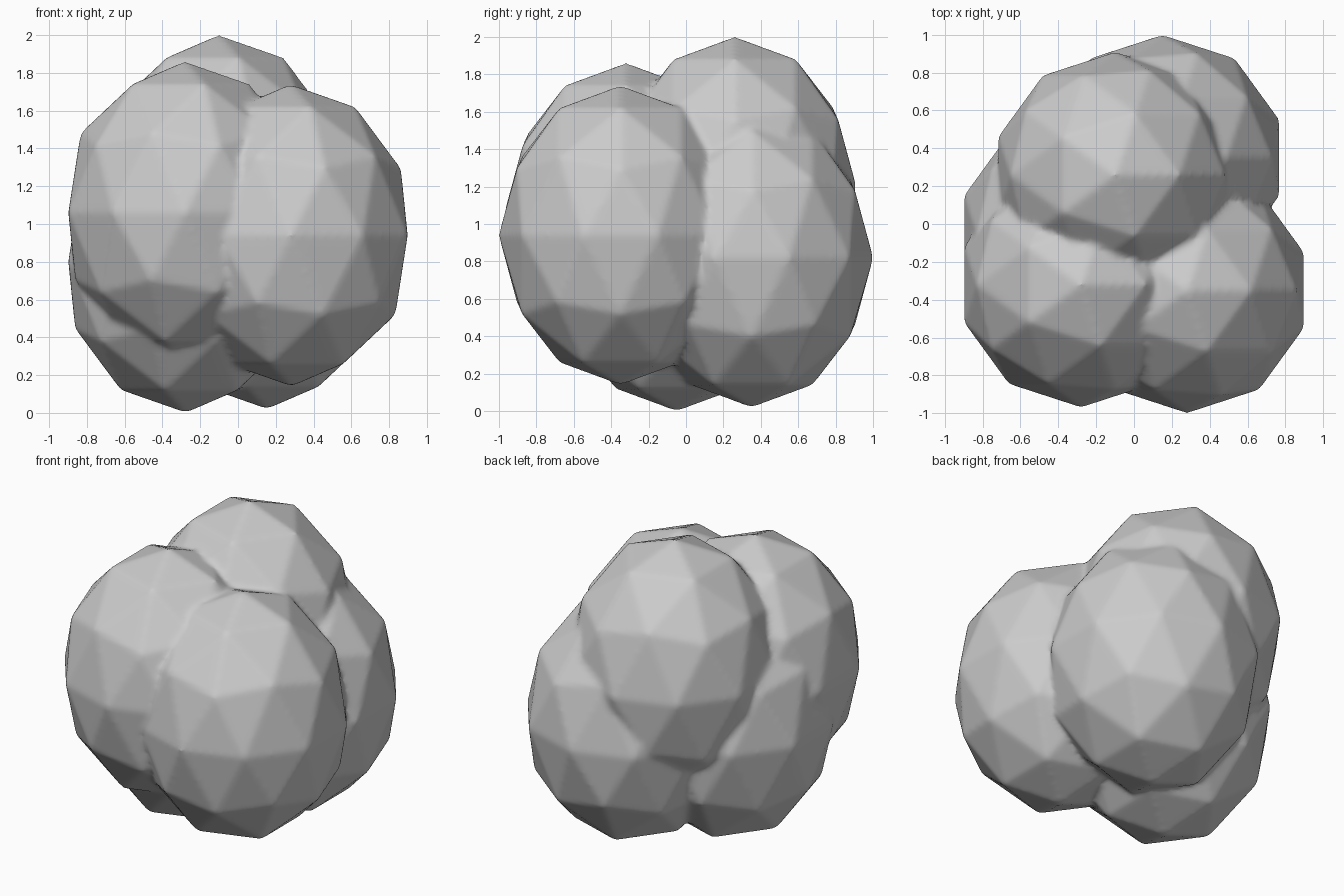
import bpy
import bmesh
from mathutils import Matrix

cube = bpy.data.objects.get("Cube")
if cube:
    bpy.data.objects.remove(cube, do_unlink=True)

# Material
grey = bpy.data.materials.new("plain grey")
grey.use_nodes = True
colour = (0.6, 0.6, 0.6, 1)
grey.diffuse_color = colour
bsdf = next(n for n in grey.node_tree.nodes if n.type == 'BSDF_PRINCIPLED')
bsdf.inputs["Base Color"].default_value = colour

# Five equal egg-shaped lobes, each placed by its centre
LOBE_SIZE = (0.65, 0.65, 0.8)
lobe_centres = [
    (-0.28, -0.32, 1.06),   # front right
    (0.28, -0.35, 0.94),    # front left
    (-0.10, 0.26, 1.20),    # back, upper
    (0.15, 0.35, 0.82),     # back left, lower
    (-0.28, -0.05, 0.80),   # right, lower
]

bm = bmesh.new()
for centre in lobe_centres:
    place = Matrix.Translation(centre) @ Matrix.Diagonal((*LOBE_SIZE, 1))
    bmesh.ops.create_icosphere(bm, subdivisions=2, radius=1, matrix=place)
mesh = bpy.data.meshes.new("lobed_clump")
bm.to_mesh(mesh)
bm.free()
mesh.materials.append(grey)

clump = bpy.data.objects.new("lobed_clump", mesh)
bpy.context.collection.objects.link(clump)

# Fuse the lobes into one skin and soften the creases
fuse = clump.modifiers.new("fuse", 'REMESH')
fuse.mode = 'VOXEL'
fuse.voxel_size = 0.02
fuse.use_smooth_shade = True
soften = clump.modifiers.new("soften", 'SMOOTH')
soften.factor = 0.5
soften.iterations = 3
